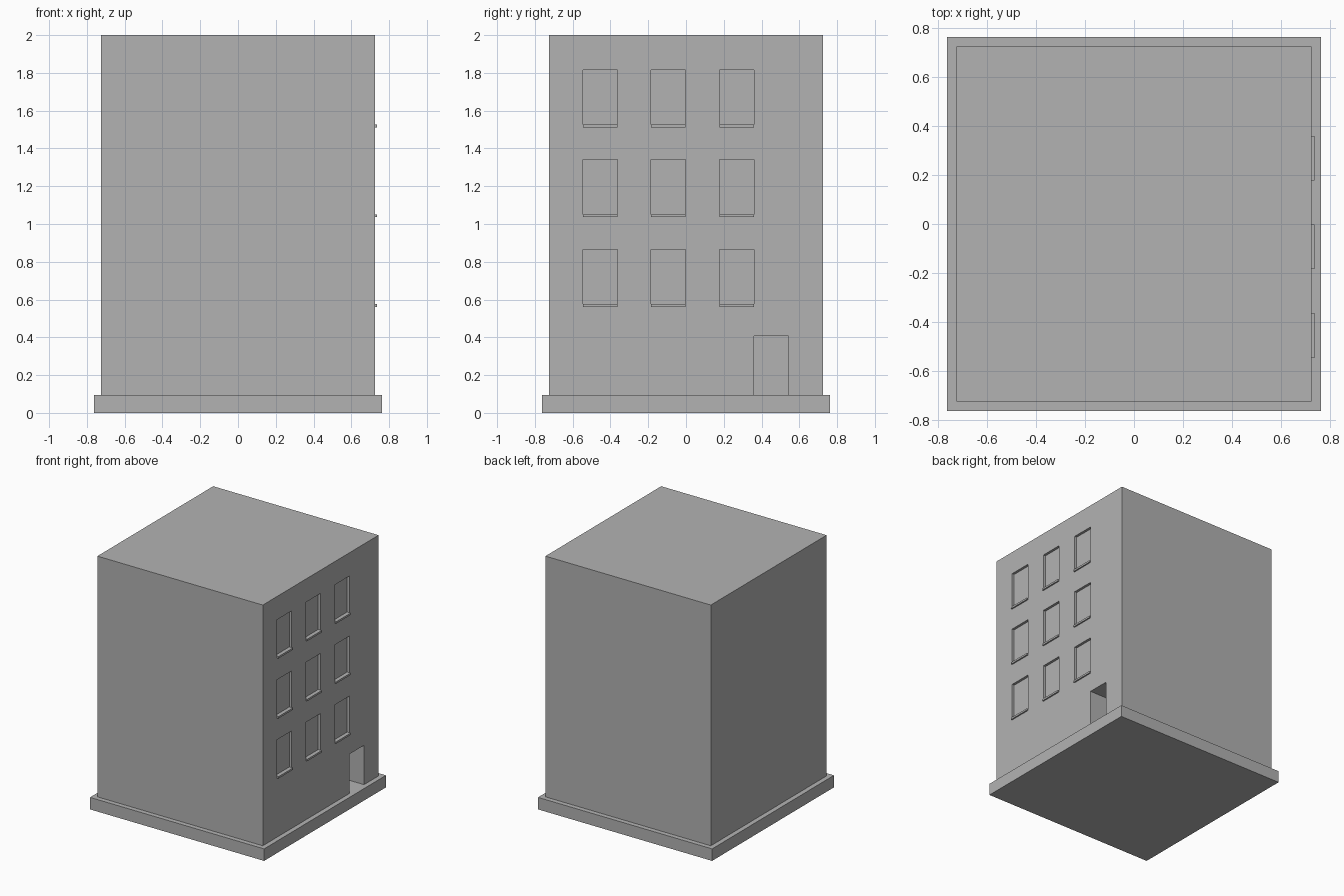
import bpy
import bmesh
from mathutils import Matrix, Vector

cube = bpy.data.objects.get("Cube")
if cube:
    bpy.data.objects.remove(cube, do_unlink=True)

# Single plaster colour
grey = bpy.data.materials.new("plaster_grey")
grey.use_nodes = True
grey.diffuse_color = (0.448, 0.448, 0.448, 1)
grey.node_tree.nodes["Principled BSDF"].inputs["Base Color"].default_value = grey.diffuse_color


def boxes(name, bounds):
    """One object holding a box for each (low corner, high corner) pair."""
    bm = bmesh.new()
    for low, high in bounds:
        low, high = Vector(low), Vector(high)
        place = Matrix.Translation((low + high) / 2) @ Matrix.Diagonal((*(high - low), 1))
        bmesh.ops.create_cube(bm, size=1, matrix=place)
    mesh = bpy.data.meshes.new(name)
    bm.to_mesh(mesh)
    bm.free()
    mesh.materials.append(grey)
    obj = bpy.data.objects.new(name, mesh)
    bpy.context.collection.objects.link(obj)
    return obj


WALL = 0.724          # half width of the building
BASE = 0.762          # half width of the plinth
FLOOR = 0.095         # top of the plinth
RECESS = 0.02         # window depth
SILL = 0.015          # sill height
WINDOW_H = 0.305
HALF = 0.091          # half width of windows and door
COLUMNS = [-0.454 + 0.361 * i for i in range(3)]
ROWS = [0.561 + 0.475 * i for i in range(3)]
DOOR_Y, DOOR_TOP, DOOR_DEPTH = 0.451, 0.406, 0.18

# Plinth and main block
boxes("plinth", [((-BASE, -BASE, 0), (BASE, BASE, FLOOR))])
block = boxes("building_block", [((-WALL, -WALL, FLOOR), (WALL, WALL, 2))])

# Window and door openings
openings = [((WALL - RECESS, y - HALF, z), (WALL + 0.1, y + HALF, z + WINDOW_H))
            for y in COLUMNS for z in ROWS]
openings.append(((WALL - DOOR_DEPTH, DOOR_Y - HALF, 0),
                 (WALL + 0.1, DOOR_Y + HALF, DOOR_TOP)))
cutter = boxes("opening_cutter", openings)
cutter.hide_render = True

cut = block.modifiers.new("openings", "BOOLEAN")
cut.operation = "DIFFERENCE"
cut.solver = "EXACT"
cut.object = cutter
bpy.context.view_layer.objects.active = block
bpy.ops.object.modifier_apply(modifier=cut.name)
bpy.data.objects.remove(cutter, do_unlink=True)

# Window sills
for r, z in enumerate(ROWS):
    boxes(f"window_sills_floor_{r + 1}",
          [((WALL - RECESS, y - HALF, z), (WALL + 0.011, y + HALF, z + SILL))
           for y in COLUMNS])
